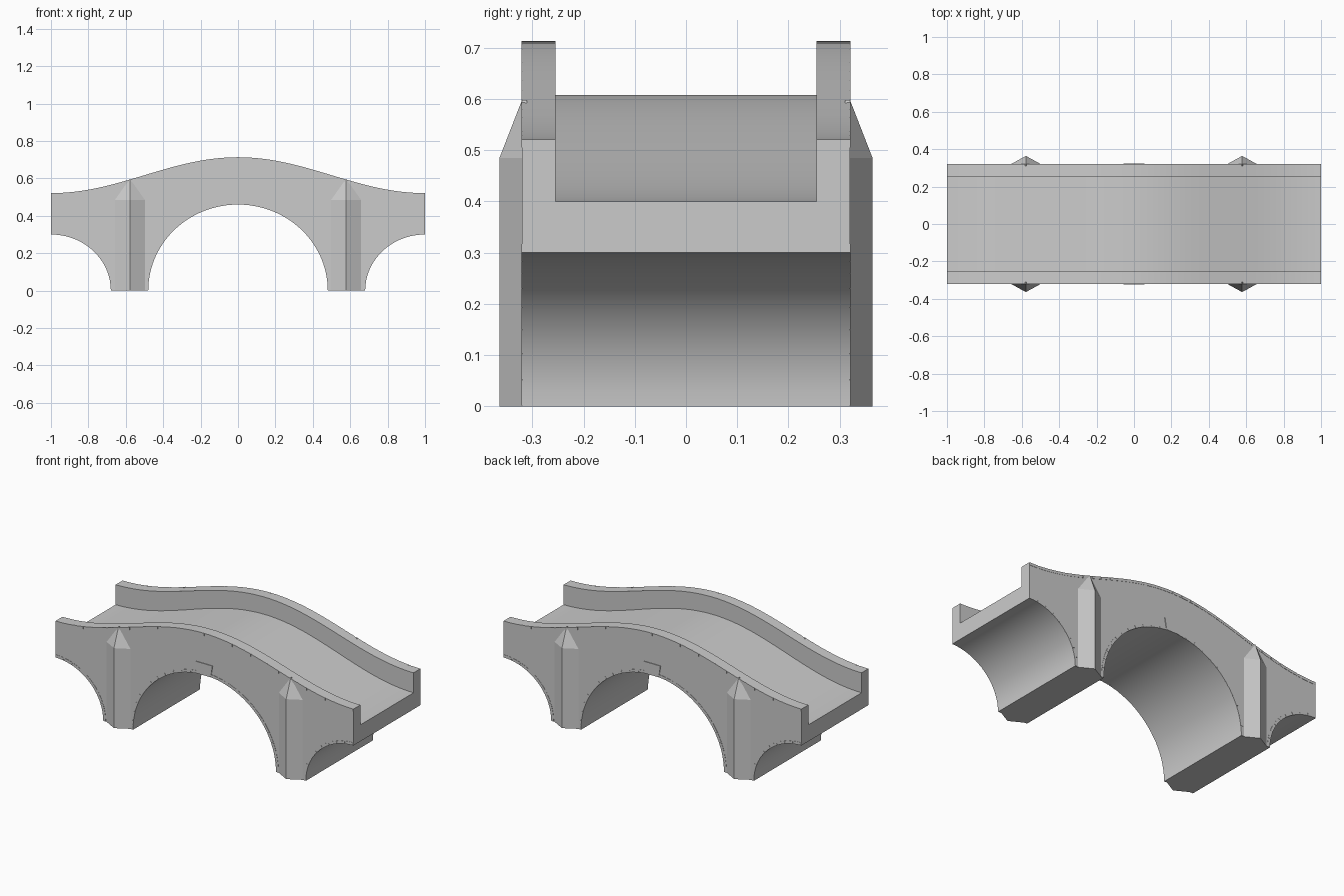
import bpy, bmesh
from math import sin, cos, pi, radians

if "Cube" in bpy.data.objects:
    bpy.data.objects.remove(bpy.data.objects["Cube"])

W, ROAD = 0.32, 0.255          # half width, half road width
MAIN = (0.0, 0.48, 0.46)       # arch centre x, radius x, radius z
SIDE = (1.0, 0.32, 0.30)


def hump(x):
    return 0.5 + 0.5 * cos(pi * x)


def top_z(x):
    return 0.521 + 0.192 * hump(x)


def road_z(x):
    return 0.40 + 0.208 * hump(x)


def arch(a, spec, grow=0.0):
    cx, rx, rz = spec
    return cx + (rx + grow) * cos(a), (rz + grow) * sin(a)


def finish(bm, name, smooth=True):
    bmesh.ops.recalc_face_normals(bm, faces=bm.faces)
    me = bpy.data.meshes.new(name)
    bm.to_mesh(me)
    bm.free()
    ob = bpy.data.objects.new(name, me)
    bpy.context.collection.objects.link(ob)
    if smooth:
        bpy.ops.object.select_all(action='DESELECT')
        ob.select_set(True)
        bpy.context.view_layer.objects.active = ob
        bpy.ops.object.shade_smooth_by_angle(angle=radians(25))
    return ob


def prism(bm, pts, y0, y1):
    """Extrude an x-z polygon between two y planes."""
    a = [bm.verts.new((x, y0, z)) for x, z in pts]
    b = [bm.verts.new((x, y1, z)) for x, z in pts]
    n = len(pts)
    bm.faces.new(a)
    bm.faces.new(b[::-1])
    for i in range(n):
        j = (i + 1) % n
        bm.faces.new((a[i], b[i], b[j], a[j]))


# Bridge body: U-shaped section lofted along the arches' underside
half = [arch(pi / 2 - pi / 2 * i / 24, MAIN) for i in range(25)]
half += [(0.48 + 0.05 * i, 0.0) for i in range(1, 4)]
half += [arch(pi - pi / 2 * i / 18, SIDE) for i in range(19)]
under = [(-x, z) for x, z in half[:0:-1]] + half
bm = bmesh.new()
rows = []
for x, z in under:
    t, r = top_z(x), road_z(x)
    sec = [(-W, z), (-W, t), (-ROAD, t), (-ROAD, r),
           (ROAD, r), (ROAD, t), (W, t), (W, z)]
    rows.append([bm.verts.new((x, y, h)) for y, h in sec])
for p, q in zip(rows, rows[1:]):
    for i in range(8):
        j = (i + 1) % 8
        bm.faces.new((p[i], p[j], q[j], q[i]))
for r in (rows[0], rows[-1]):
    bm.faces.new(r)
finish(bm, "bridge_body")

# Pointed cutwaters on both faces of each pier
bm = bmesh.new()
for sx in (-1, 1):
    for sy in (-1, 1):
        c = sx * 0.578
        plan = [(c - 0.08, W - 0.01), (c - 0.08, W), (c, 0.364),
                (c + 0.08, W), (c + 0.08, W - 0.01)]
        lo = [bm.verts.new((x, sy * y, 0)) for x, y in plan]
        hi = [bm.verts.new((x, sy * y, 0.485)) for x, y in plan]
        tip = bm.verts.new((c, sy * W, 0.598))
        back = bm.verts.new((c, sy * (W - 0.01), 0.598))
        bm.faces.new(lo)
        for i in range(5):
            j = (i + 1) % 5
            bm.faces.new((lo[i], lo[j], hi[j], hi[i]))
        bm.faces.new((hi[1], hi[2], tip))
        bm.faces.new((hi[2], hi[3], tip))
        bm.faces.new((hi[0], hi[1], tip, back))
        bm.faces.new((hi[3], hi[4], back, tip))
        bm.faces.new((hi[4], hi[0], back))
finish(bm, "cutwaters", smooth=False)


def stones(name, inner, outer, t0, t1, count, gap=0.06):
    """Row of thin facing stones on both sides, between two curves."""
    bm = bmesh.new()
    step = (t1 - t0) / count
    for i in range(count):
        a = t0 + step * (i + gap / 2)
        b = t0 + step * (i + 1 - gap / 2)
        m = (a + b) / 2
        pts = [inner(a), inner(m), inner(b), outer(b), outer(m), outer(a)]
        for s in (-1, 1):
            prism(bm, pts, s * (W - 0.006), s * (W + 0.0015))
    return finish(bm, name, smooth=False)


# Arch rings and parapet coping
RING = 0.017
stones("main_arch_ring", lambda a: arch(a, MAIN),
       lambda a: arch(a, MAIN, RING), 0, pi, 25)
stones("right_arch_ring", lambda a: arch(a, SIDE),
       lambda a: arch(a, SIDE, RING), pi / 2, pi, 9)
left = (-1.0,) + SIDE[1:]
stones("left_arch_ring", lambda a: arch(a, left),
       lambda a: arch(a, left, RING), 0, pi / 2, 9)
stones("parapet_coping", lambda x: (x, top_z(x) - 0.016),
       lambda x: (x, top_z(x)), -1, 1, 32)

# Keystones
bm = bmesh.new()
for s in (-1, 1):
    prism(bm, [(-0.043, 0.459), (0.043, 0.459), (0.055, 0.53), (-0.055, 0.53)],
          s * (W - 0.01), s * (W + 0.004))
finish(bm, "keystones", smooth=False)
